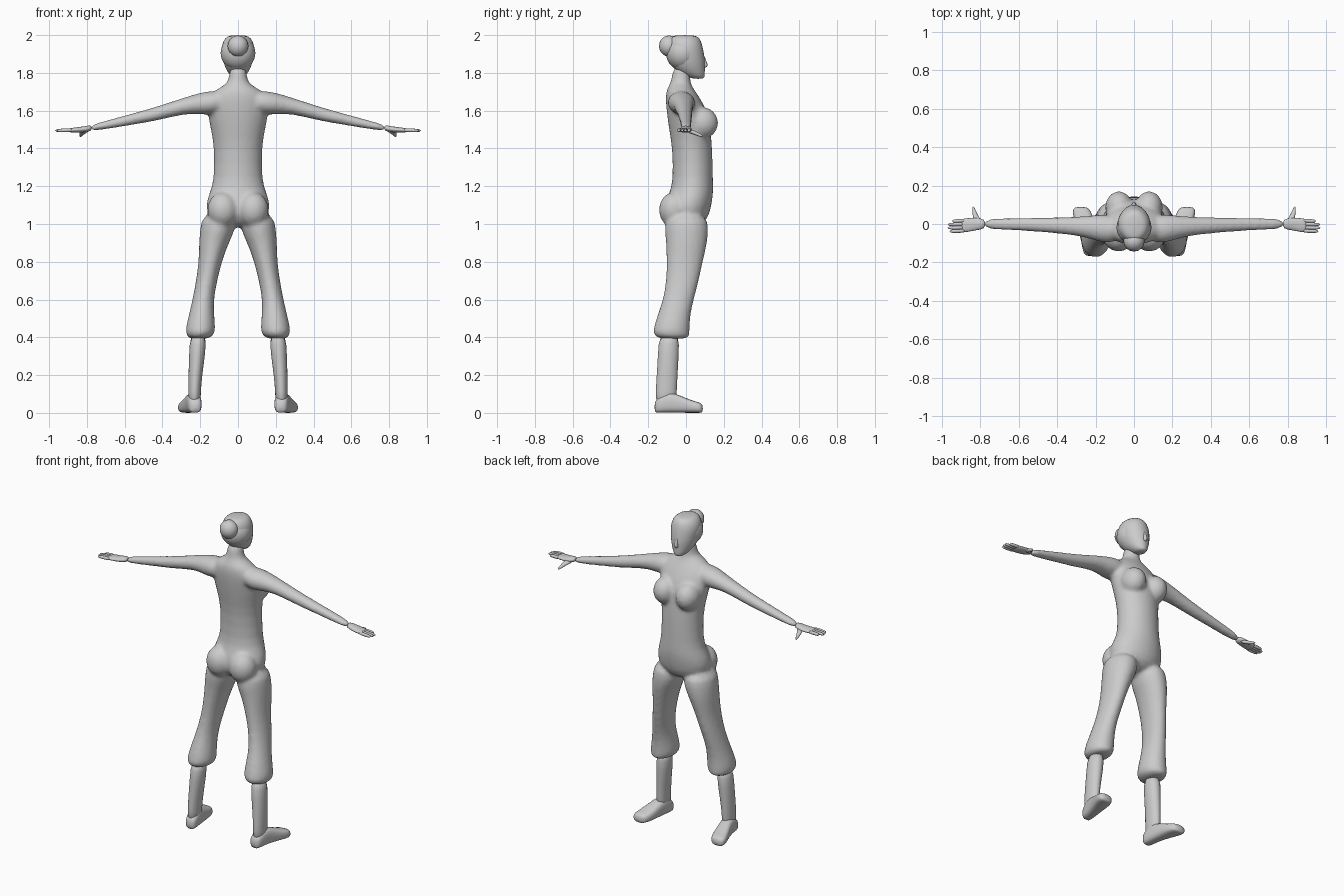
import bpy, bmesh, math
from mathutils import Matrix, Vector

N = 16


def loft(bm, axis, sections, sx=1, power=1.0):
    """Closed tube: sections are (x, y, z, r1, r2), rings lie across the axis."""
    rings = []
    for x, y, z, r1, r2 in sections:
        ring = []
        for i in range(N):
            t = 2 * math.pi * i / N
            c, s = math.cos(t), math.sin(t)
            a = r1 * math.copysign(abs(c) ** power, c)
            b = r2 * math.copysign(abs(s) ** power, s)
            off = {'x': (0, a, b), 'y': (a, 0, b), 'z': (a, b, 0)}[axis]
            ring.append(bm.verts.new((sx * (x + off[0]), y + off[1], z + off[2])))
        rings.append(ring)
    for lo, hi in zip(rings, rings[1:]):
        for i in range(N):
            j = (i + 1) % N
            bm.faces.new((lo[i], lo[j], hi[j], hi[i]))
    bm.faces.new(rings[0])
    bm.faces.new(rings[-1])


def ball(bm, centre, radii):
    m = Matrix.Translation(Vector(centre)) @ Matrix.Diagonal((*radii, 1))
    bmesh.ops.create_uvsphere(bm, u_segments=16, v_segments=10, radius=1, matrix=m)


def finish(name, bm, subdivide=True):
    bmesh.ops.recalc_face_normals(bm, faces=bm.faces)
    for f in bm.faces:
        f.smooth = True
    me = bpy.data.meshes.new(name)
    bm.to_mesh(me)
    bm.free()
    ob = bpy.data.objects.new(name, me)
    bpy.context.collection.objects.link(ob)
    if subdivide:
        ob.modifiers.new("Subdivide", 'SUBSURF').levels = 1
        ob.modifiers["Subdivide"].render_levels = 1
    return ob


# Body: trunk, neck, arms and trousers blended into one skin
bm = bmesh.new()
loft(bm, 'z', [
    (0, 0.00, 0.98, .05, .05), (0, 0.01, 1.02, .16, .11), (0, 0.01, 1.10, .178, .128),
    (0, 0.03, 1.17, .152, .118), (0, .037, 1.23, .13, .108), (0, .034, 1.40, .128, .108),
    (0, .02, 1.50, .146, .112), (0, .01, 1.58, .165, .113), (0, -.015, 1.66, .168, .096),
    (0, -.03, 1.71, .125, .076), (0, -.03, 1.74, .062, .056), (0, -.027, 1.77, .048, .05),
    (0, -.02, 1.84, .046, .05)])
for s in (1, -1):
    ball(bm, (s * .078, .085, 1.535), (.074, .088, .085))      # bust
    ball(bm, (s * .08, -.062, 1.075), (.085, .084, .095))      # seat
    loft(bm, 'x', [
        (.07, -.03, 1.650, .06, .05), (.14, -.025, 1.642, .078, .066),
        (.20, -.02, 1.638, .068, .058), (.28, -.012, 1.628, .05, .044),
        (.43, -.006, 1.584, .041, .038), (.52, -.003, 1.564, .036, .033),
        (.68, 0, 1.528, .031, .024), (.79, 0, 1.506, .026, .018)], s)
    loft(bm, 'z', [
        (.208, -.065, .390, .055, .083), (.200, -.077, .415, .075, .097),
        (.199, -.078, .440, .082, .099), (.193, -.064, .52, .068, .088),
        (.185, -.040, .60, .057, .083), (.166, -.018, .70, .057, .088),
        (.147, -.007, .80, .062, .098), (.128, .004, .90, .080, .111),
        (.107, .003, .97, .096, .119), (.100, .000, 1.06, .090, .115)], s)
body = finish("body", bm)
rm = body.modifiers.new("Blend", 'REMESH')
rm.mode = 'VOXEL'
rm.voxel_size = 0.012
rm.use_smooth_shade = True
sm = body.modifiers.new("Soften", 'SMOOTH')
sm.factor = 0.5
sm.iterations = 3

# Head with nose
bm = bmesh.new()
loft(bm, 'z', [
    (0, .066, 1.768, .022, .03), (0, .045, 1.785, .043, .056), (0, .018, 1.82, .066, .083),
    (0, .004, 1.86, .080, .100), (0, -.002, 1.91, .088, .098), (0, -.006, 1.95, .088, .094),
    (0, -.008, 1.985, .070, .082), (0, -.008, 2.0, .045, .058)])
finish("head", bm)
bm = bmesh.new()
loft(bm, 'z', [(0, .09, 1.825, .012, .012), (0, .098, 1.838, .014, .021),
               (0, .094, 1.86, .010, .014), (0, .088, 1.895, .008, .010)])
finish("nose", bm)

# Hair cap and bun
bm = bmesh.new()
ball(bm, (0, -.018, 1.905), (.092, .088, .092))
finish("hair", bm, False)
bm = bmesh.new()
ball(bm, (0, -.09, 1.942), (.055, .053, .056))
finish("hair_bun", bm, False)

for s, side in ((1, "right"), (-1, "left")):
    # Hand: palm, four fingers and a thumb
    bm = bmesh.new()
    loft(bm, 'x', [(.77, 0, 1.509, .025, .018), (.82, 0, 1.500, .033, .016),
                   (.87, -.006, 1.497, .037, .013), (.90, -.009, 1.496, .036, .011)], s)
    for k, tip in enumerate((.945, .97, .97, .96)):
        y = .018 - .0175 * k
        loft(bm, 'x', [(.87, y, 1.497, .010, .011), (.93, y - .003, 1.496, .010, .010),
                       (tip, y - .003, 1.494, .007, .007)], s)
    loft(bm, 'y', [(.805, .005, 1.497, .024, .013), (.822, .035, 1.487, .016, .012),
                   (.830, .065, 1.474, .010, .010), (.836, .092, 1.464, .005, .006)], s)
    finish(side + "_hand", bm)

    # Lower leg
    bm = bmesh.new()
    loft(bm, 'z', [(.209, -.088, .43, .046, .056), (.217, -.094, .30, .043, .056),
                   (.226, -.100, .20, .037, .056), (.230, -.105, .11, .033, .057),
                   (.230, -.106, .04, .034, .055)], s)
    finish(side + "_lower_leg", bm)

    # Foot, toes turned slightly outwards
    bm = bmesh.new()
    loft(bm, 'y', [(x, y, h / 2, w, h / 2) for x, y, w, h in (
        (.226, -.168, .026, .06), (.228, -.145, .038, .085), (.234, -.09, .040, .115),
        (.246, -.03, .044, .092), (.262, .03, .052, .066), (.273, .07, .049, .057),
        (.276, .090, .032, .045))], s, 0.7)
    finish(side + "_foot", bm)
